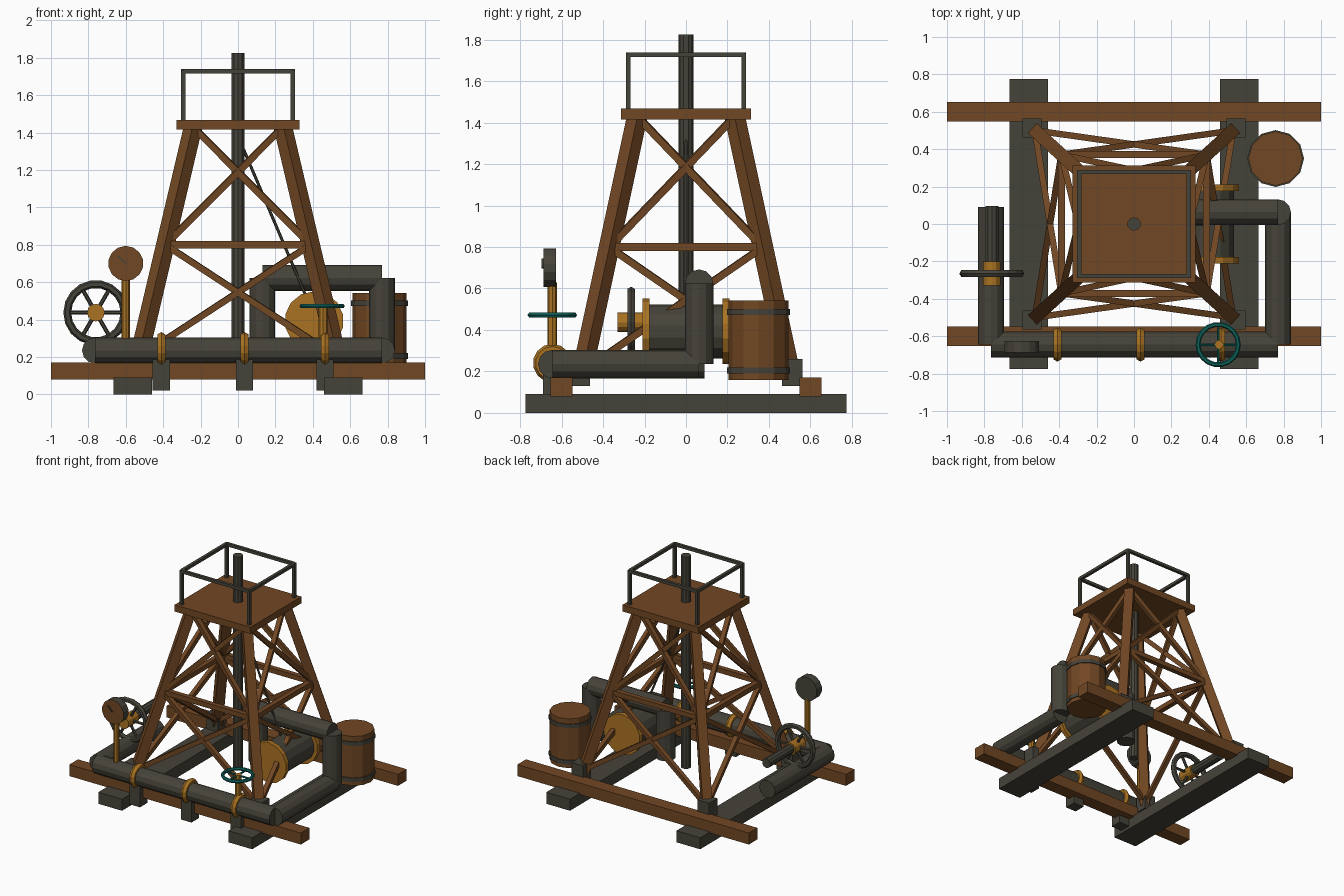
import bpy, math
from mathutils import Vector

if "Cube" in bpy.data.objects:
    bpy.data.objects.remove(bpy.data.objects["Cube"])


def material(name, rgb):
    m = bpy.data.materials.new(name)
    m.diffuse_color = (*rgb, 1)
    m.use_nodes = True
    m.node_tree.nodes["Principled BSDF"].inputs["Base Color"].default_value = m.diffuse_color
    return m


WOOD = material("brown wood", (0.165, 0.063, 0.017))
IRON = material("dark iron", (0.060, 0.056, 0.041))
BRASS = material("brass", (0.40, 0.17, 0.016))
TEAL = material("teal paint", (0.004, 0.12, 0.10))


def finish(name, mat):
    o = bpy.context.object
    o.name = name
    o.data.materials.append(mat)
    return o


def box(name, x, y, z, mat):
    """Box from (min, max) ranges."""
    bpy.ops.mesh.primitive_cube_add(size=1, location=[(a + b) / 2 for a, b in (x, y, z)])
    o = finish(name, mat)
    o.scale = [b - a for a, b in (x, y, z)]
    return o


def place(o, a, b):
    o.location = (a + b) / 2
    o.rotation_mode = 'QUATERNION'
    o.rotation_quaternion = (b - a).to_track_quat('Z', 'Y')


def beam(name, a, b, t, mat):
    """Square bar between two points."""
    a, b = Vector(a), Vector(b)
    bpy.ops.mesh.primitive_cube_add(size=1)
    o = finish(name, mat)
    o.scale = (t, t, (b - a).length)
    place(o, a, b)
    return o


def rod(name, a, b, r, mat, n=12):
    """Round bar between two points."""
    a, b = Vector(a), Vector(b)
    bpy.ops.mesh.primitive_cylinder_add(vertices=n, radius=r, depth=(b - a).length)
    o = finish(name, mat)
    place(o, a, b)
    return o


def ring(name, loc, R, r, mat, rot=(0, 0, 0), n=16, m=6):
    bpy.ops.mesh.primitive_torus_add(location=loc, rotation=rot, major_radius=R,
                                     minor_radius=r, major_segments=n, minor_segments=m)
    return finish(name, mat)


# Base skids and cross beams
for s in (-1, 1):
    box("base_skid", (s * .5625 - .1025, s * .5625 + .1025), (-.775, .775), (0, .09), IRON)
    box("cross_beam", (-1, 1), (s * .6 - .053, s * .6 + .053), (.08, .17), WOOD)


# Tower: legs, feet, ring beams and X braces
def node(sx, sy, z):
    t = (z - .2) / 1.23
    return (sx * (.53 - .29 * t), sy * (.50 - .265 * t), z)


corners = [(-1, -1), (1, -1), (1, 1), (-1, 1)]
for i, c in enumerate(corners):
    d = corners[(i + 1) % 4]
    box("leg_foot", (c[0] * .545 - .05, c[0] * .545 + .05),
        (c[1] * .513 - .05, c[1] * .513 + .05), (.13, .26), IRON)
    beam("tower_leg", node(*c, .18), node(*c, 1.44), .07, WOOD)
    beam("tower_ring_beam", node(*c, .8), node(*d, .8), .038, WOOD)
    for lo, hi in ((.2, .8), (.8, 1.43)):
        beam("tower_brace", node(*c, lo), node(*d, hi), .034, WOOD)
        beam("tower_brace", node(*d, lo), node(*c, hi), .034, WOOD)
    # Platform railing
    p, q = (c[0] * .292, c[1] * .278), (d[0] * .292, d[1] * .278)
    beam("rail_post", (*p, 1.46), (*p, 1.735), .023, IRON)
    beam("top_rail", (*p, 1.727), (*q, 1.727), .023, IRON)
box("platform", (-.328, .328), (-.314, .314), (1.416, 1.468), WOOD)

# Central drill pole and hoist cable
rod("drill_pole", (0, 0, .17), (0, 0, 1.825), .036, IRON, 10)
rod("hoist_cable", (0, 0, 1.38), (.37, 0, .51), .008, IRON, 6)

# Pipework, one straight length per segment
path = [(-.765, .09, .235), (-.765, -.645, .235), (.77, -.645, .235), (.77, .063, .235),
        (.77, .063, .623), (.13, .063, .623), (.13, .063, .235)]
for a, b in zip(path, path[1:]):
    rod("pipe", a, b, .069, IRON)

# Pipe supports and clamps
for x in (-.41, .035, .465):
    box("pipe_support", (x - .046, x + .046), (-.69, -.60), (.02, .19), IRON)
    ring("pipe_clamp", (x, -.645, .24), .068, .025, BRASS, (0, math.pi / 2, 0), 14)

# Hoist drum with flanges
rod("drum", (.407, -.19, .393), (.407, .19, .393), .13, IRON, 14)
for y in (-.193, .193):
    rod("drum_flange", (.407, y - .017, .393), (.407, y + .017, .393), .158, BRASS, 14)

# Flywheel on the left pipe
WX, WY, WZ = -.76, -.265, .437
ring("flywheel_rim", (WX, WY, WZ), .153, .021, IRON, (math.pi / 2, 0, 0), 18)
rod("flywheel_hub", (WX, -.33, WZ), (WX, -.2, WZ), .047, BRASS)
rod("flywheel_axle", (WX, -.25, WZ), (WX, .095, WZ), .036, IRON, 10)
for k in range(6):
    a = k * math.pi / 3
    rod("flywheel_spoke", (WX, WY, WZ),
        (WX + .15 * math.cos(a), WY, WZ + .15 * math.sin(a)), .011, IRON, 6)

# Pressure gauge: iron case with wooden-brown dial
rod("gauge_stem", (-.6, -.645, .27), (-.6, -.645, .63), .022, BRASS, 8)
case = rod("gauge_case", (-.6, -.626, .7), (-.6, -.688, .7), .094, IRON, 14)
case.data.materials.append(WOOD)
for f in case.data.polygons:
    if f.normal.z > .9:
        f.material_index = 1
beam("gauge_needle", (-.6, -.692, .7), (-.642, -.692, .742), .008, IRON)

# Valve handwheel
rod("valve_stem", (.455, -.645, .28), (.455, -.645, .48), .024, BRASS, 8)
ring("valve_handwheel", (.45, -.645, .472), .108, .013, TEAL, n=18)
for d in (Vector((.108, 0, 0)), Vector((0, .108, 0))):
    c = Vector((.45, -.645, .472))
    rod("valve_spoke", c - d, c + d, .008, TEAL, 6)

# Barrel with hoops
rod("barrel", (.757, .35, .158), (.757, .35, .543), .145, WOOD)
for z in (.205, .487):
    rod("barrel_hoop", (.757, .35, z - .015), (.757, .35, z + .015), .152, IRON)
